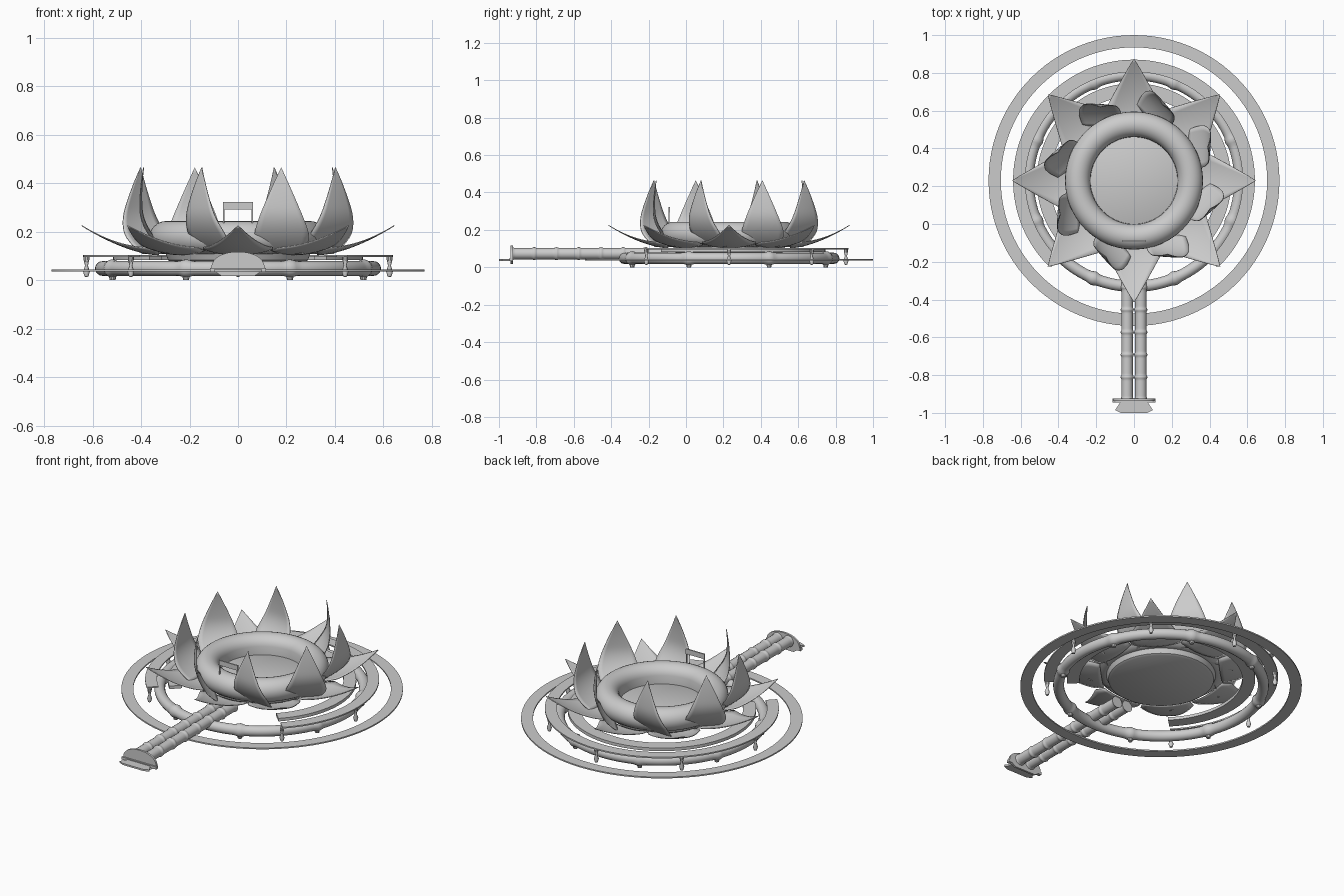
import bpy, bmesh, math
from mathutils import Matrix, Vector

old = bpy.data.objects.get("Cube")
if old:
    bpy.data.objects.remove(old)

TAU = 2 * math.pi
CENTRE = Matrix.Translation((0, 0.23, 0))

grey = bpy.data.materials.new("plain_grey")
grey.use_nodes = True
grey.diffuse_color = (0.6, 0.6, 0.6, 1)
grey.node_tree.nodes["Principled BSDF"].inputs["Base Color"].default_value = (0.6, 0.6, 0.6, 1)


def finish(name, bm, matrix=CENTRE, thickness=0):
    bmesh.ops.recalc_face_normals(bm, faces=bm.faces)
    mesh = bpy.data.meshes.new(name)
    bm.to_mesh(mesh)
    bm.free()
    mesh.materials.append(grey)
    ob = bpy.data.objects.new(name, mesh)
    bpy.context.collection.objects.link(ob)
    ob.matrix_world = matrix
    if thickness:
        mod = ob.modifiers.new("thickness", "SOLIDIFY")
        mod.thickness = thickness
        mod.offset = 0
    bpy.ops.object.select_all(action="DESELECT")
    ob.select_set(True)
    bpy.context.view_layer.objects.active = ob
    bpy.ops.object.shade_smooth_by_angle(angle=math.radians(35))
    return ob


def grid(name, func, nu, nv, wrap_u=False, wrap_v=False, caps=False, **kw):
    """Surface of func(u, v), with u and v running from 0 to 1."""
    bm = bmesh.new()
    cu, cv = nu + (not wrap_u), nv + (not wrap_v)
    rows = [[bm.verts.new(func(i / nu, j / nv)) for j in range(cv)] for i in range(cu)]
    for i in range(nu):
        for j in range(nv):
            a, b = rows[i], rows[(i + 1) % cu]
            k = (j + 1) % cv
            bm.faces.new((a[j], a[k], b[k], b[j]))
    if caps:
        bm.faces.new(rows[0])
        bm.faces.new(rows[-1])
    bmesh.ops.remove_doubles(bm, verts=bm.verts, dist=0.00001)
    return finish(name, bm, **kw)


def lathe(name, profile, steps=64, closed=True, matrix=CENTRE):
    n = len(profile)

    def point(u, v):
        r, z = profile[round(v * (n if closed else n - 1)) % n]
        return (r * math.cos(TAU * u), r * math.sin(TAU * u), z)
    return grid(name, point, steps, n if closed else n - 1, True, closed, matrix=matrix)


def flat_ring(name, r0, r1, z0, z1, start=0, sweep=360):
    """Flat band, either a full circle or an open arc."""
    corners = [(r0, z0), (r1, z0), (r1, z1), (r0, z1)]
    full = sweep == 360

    def point(u, v):
        r, z = corners[round(v * 4) % 4]
        a = math.radians(start + sweep * u)
        return (r * math.cos(a), r * math.sin(a), z)
    return grid(name, point, 96, 4, full, True, caps=not full)


def box(name, lo, hi):
    bm = bmesh.new()
    bmesh.ops.create_cube(bm, size=1)
    lo, hi = Vector(lo), Vector(hi)
    for v in bm.verts:
        v.co = (lo + hi) / 2 + v.co * (hi - lo)
    return finish(name, bm, Matrix())


def prism(name, outline, depth, matrix):
    """Outline in the local xy plane, extruded along local z."""
    bm = bmesh.new()
    face = bm.faces.new([bm.verts.new((x, y, 0)) for x, y in outline])
    ext = bmesh.ops.extrude_face_region(bm, geom=[face])
    for v in ext["geom"]:
        if isinstance(v, bmesh.types.BMVert):
            v.co.z += depth
    return finish(name, bm, matrix)


def cane_radius(d, swell, width):
    """Cane swelling at a joint, d being the distance to that joint."""
    return 0.03 + swell * math.exp(-(d / width) ** 2)


# Wide water-level ring and the two open walkways
flat_ring("outer_ring", 0.705, 0.77, 0.036, 0.044)
flat_ring("outer_walkway", 0.575, 0.64, 0.096, 0.104, -45, 270)
flat_ring("inner_walkway", 0.445, 0.515, 0.082, 0.1, -45, 270)


# Jointed cane ring
def cane_ring(u, v):
    a = TAU * u
    off = (u * 8 - 0.5) % 1
    r = cane_radius(min(off, 1 - off) * TAU / 8 * 0.56, 0.008, 0.02)
    rad = 0.56 + r * math.cos(TAU * v)
    return (rad * math.cos(a), rad * math.sin(a), 0.048 + r * math.sin(TAU * v))


grid("cane_ring", cane_ring, 256, 16, True, True)

# Feet under the joints and hanging posts under the walkway
for k in range(8):
    a = TAU * (k + 0.5) / 8
    spot = CENTRE @ Matrix.Translation((0.56 * math.cos(a), 0.56 * math.sin(a), 0))
    lathe("cane_foot", [(0, 0), (0.012, 0), (0.016, 0.02), (0, 0.02)], 10, False, spot)
post = [(0, 0.012), (0.008, 0.015), (0.014, 0.035), (0.006, 0.06), (0.012, 0.085), (0.012, 0.097), (0, 0.097)]
for k in range(7):
    a = math.radians(-45 + 45 * k)
    spot = CENTRE @ Matrix.Translation((0.625 * math.cos(a), 0.625 * math.sin(a), 0))
    lathe("walkway_post", post, 10, False, spot)

# Rounded bowl rim with a steep inner wall, and the dish below it
arc = [math.radians(-90 + 15 * i) for i in range(17)]
rim = [(0.2975 + 0.0675 * math.cos(a), 0.176 + 0.0675 * math.sin(a)) for a in arc]
lathe("bowl_rim", rim + [(0.232, 0.19), (0.23, 0.135)], 80)
lathe("bowl_dish", [(0, 0.075), (0.275, 0.075), (0.288, 0.082), (0.3, 0.112), (0.25, 0.14), (0, 0.14)], 80, False)


# Low spreading petals
def low_petal(u, v):
    s = 2 * v - 1
    r = 0.325 + 0.32 * u
    w = 0.13 + 0.015 * math.sin(min(1, u / 0.2) * math.pi / 2)
    if u > 0.2:
        w = 0.145 * ((1 - u) / 0.8) ** 0.95
    return (r, w * s, 0.104 + 0.121 * u ** 1.65 + 1.1 * (w * s) ** 2)


# Tall petals, each turned about its own upright axis
def tall_petal(u, v):
    s = 2 * v - 1
    r = 0.325 + 0.117 * math.sin(min(1, u / 0.6) * math.pi / 2) - 0.014 * max(0, (u - 0.6) / 0.4) ** 2
    w = 0.085 + 0.027 * math.sin(min(1, u / 0.3) * math.pi / 2)
    if u > 0.3:
        w = 0.112 * (1 - ((u - 0.3) / 0.7) ** 1.3)
    z = 0.11 + 0.355 * (0.5 * u + 0.5 * u ** 1.5)
    return (r - 0.43 - 0.5 * (w * s) ** 2, w * s, z)


for k in range(8):
    turn = CENTRE @ Matrix.Rotation(TAU * k / 8, 4, "Z")
    grid("low_petal", low_petal, 16, 8, matrix=turn, thickness=0.004)
    turn = CENTRE @ Matrix.Rotation(TAU * (k + 0.5) / 8 + 0.035, 4, "Z")
    yaw = Matrix.Translation((0.43, 0, 0)) @ Matrix.Rotation(math.radians(-28), 4, "Z")
    grid("tall_petal", tall_petal, 20, 8, matrix=turn @ yaw, thickness=0.004)

# Small rail on the front of the bowl rim
box("rail_board", (-0.062, -0.094, 0.292), (0.062, -0.086, 0.322))
for side in (-1, 1):
    box("rail_leg", (side * 0.059 - 0.003, -0.093, 0.23), (side * 0.059 + 0.003, -0.087, 0.3))


# Twin cane bridge
def cane(u, v):
    y = -0.93 + 0.83 * u
    off = ((y + 0.93) / 0.119) % 1
    r = cane_radius(min(off, 1 - off) * 0.119, 0.005, 0.009)
    return (r * math.cos(TAU * v), y, 0.073 + r * math.sin(TAU * v))


for side in (-1, 1):
    grid("bridge_cane", cane, 200, 16, False, True, caps=True, matrix=Matrix.Translation((side * 0.036, 0, 0)))

# Domed end plate and landing step
upright = Matrix.Translation((0, -0.925, 0)) @ Matrix.Rotation(math.pi / 2, 4, "X")
dome = [(0.11 * math.cos(math.pi * i / 24), 0.045 + 0.072 * math.sin(math.pi * i / 24) ** 0.8) for i in range(25)]
prism("end_plate", dome + [(-0.07, 0.018), (0.07, 0.018)], 0.012, upright)
box("end_sill", (-0.115, -0.945, 0.034), (0.115, -0.925, 0.05))
prism("landing_step", [(0.07, -0.94), (0.1, -0.985), (0.07, -1.0), (-0.07, -1.0), (-0.1, -0.985), (-0.07, -0.94)],
      0.01, Matrix.Translation((0, 0, 0.034)))
